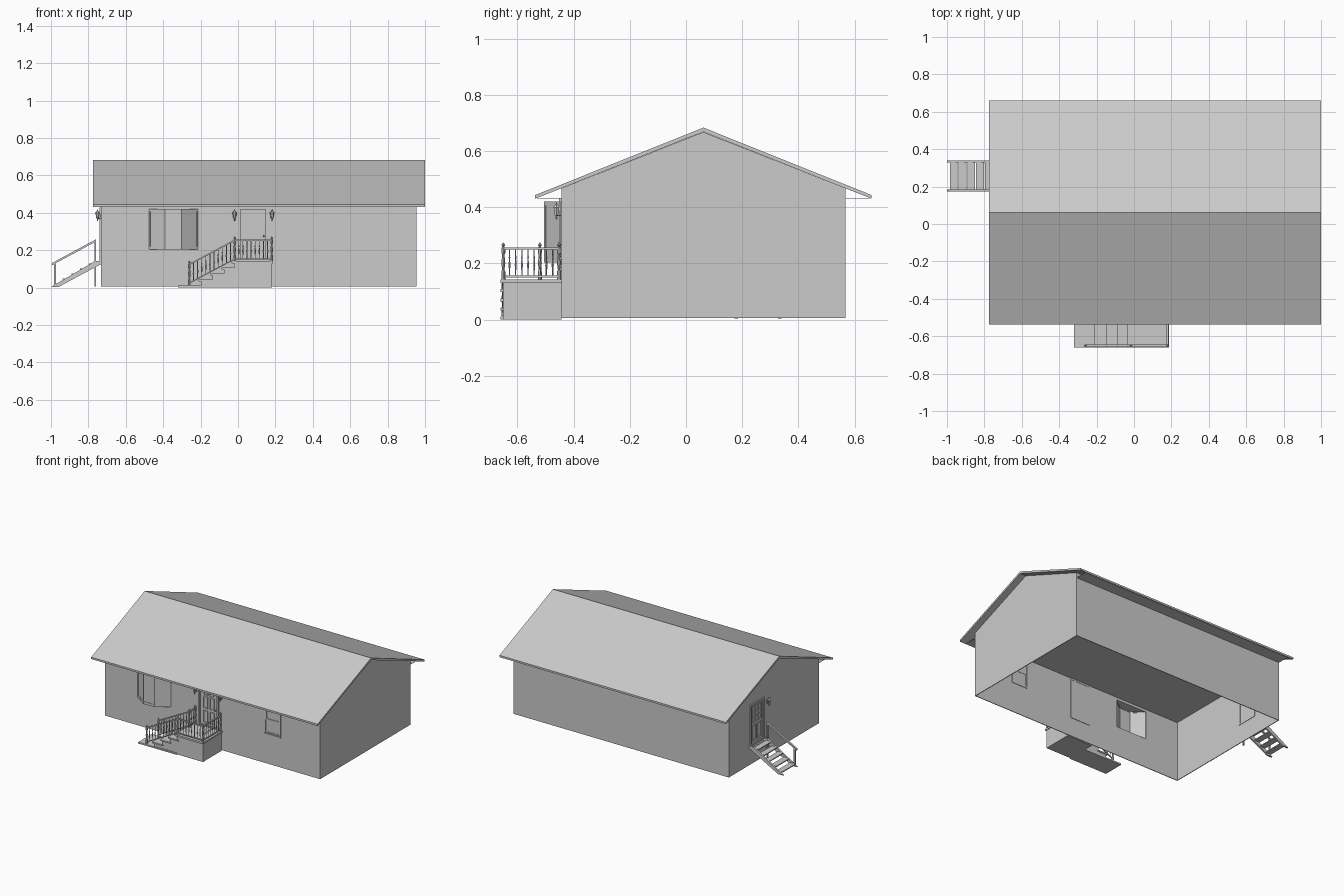
import bpy, bmesh, math
from mathutils import Vector, Matrix

if "Cube" in bpy.data.objects:
    bpy.data.objects.remove(bpy.data.objects["Cube"])

mat = bpy.data.materials.new("light grey")
mat.diffuse_color = (0.6, 0.6, 0.6, 1)
mat.use_nodes = True
mat.node_tree.nodes["Principled BSDF"].inputs["Base Color"].default_value = mat.diffuse_color


class Frame:
    """Local axes on a wall: u along it, n outwards, z up."""
    def __init__(self, o, u, n):
        self.o, self.u, self.n = Vector(o), Vector(u).normalized(), Vector(n).normalized()

    def at(self, u, n, z):
        return self.o + self.u * u + self.n * n + Vector((0, 0, z))


WORLD = Frame((0, 0, 0), (1, 0, 0), (0, 1, 0))
FRONT = Frame((0, -0.443, 0), (1, 0, 0), (0, -1, 0))
LEFT = Frame((-0.733, 0, 0), (0, 1, 0), (-1, 0, 0))


def box(bm, f, u0, u1, n0, n1, z0, z1):
    v = [bm.verts.new(f.at(u, n, z)) for z in (z0, z1) for u, n in
         ((u0, n0), (u1, n0), (u1, n1), (u0, n1))]
    for q in ((3, 2, 1, 0), (4, 5, 6, 7), (0, 1, 5, 4), (1, 2, 6, 5), (2, 3, 7, 6), (3, 0, 4, 7)):
        bm.faces.new([v[i] for i in q])


def prism(bm, pts, d, caps=True):
    """Extrude a closed polygon by vector d."""
    a = [bm.verts.new(p) for p in pts]
    b = [bm.verts.new(Vector(p) + Vector(d)) for p in pts]
    k = len(a)
    for i in range(k):
        bm.faces.new((a[i], a[(i + 1) % k], b[(i + 1) % k], b[i]))
    if caps:
        bm.faces.new(a[::-1])
        bm.faces.new(b)


def bar(bm, p, q, w, h):
    """Rectangular rail from p to q with vertical ends."""
    p, q = Vector(p), Vector(q)
    s = (q - p).cross(Vector((0, 0, 1))).normalized() * (w / 2)
    up = Vector((0, 0, h / 2))
    prism(bm, [p - s - up, p + s - up, p + s + up, p - s + up], q - p)


def lathe(bm, c, prof, n=8):
    """Turned shape around a vertical axis; prof = (radius, height)."""
    rings = [[bm.verts.new((c[0] + r * math.cos(2 * math.pi * i / n),
                            c[1] + r * math.sin(2 * math.pi * i / n), c[2] + z))
              for i in range(n)] for r, z in prof]
    for a, b in zip(rings, rings[1:]):
        for i in range(n):
            bm.faces.new((a[i], a[(i + 1) % n], b[(i + 1) % n], b[i]))
    bm.faces.new(rings[0][::-1])
    bm.faces.new(rings[-1])


def border(bm, f, u0, u1, z0, z1, w, n0, n1):
    box(bm, f, u0, u0 + w, n0, n1, z0, z1)
    box(bm, f, u1 - w, u1, n0, n1, z0, z1)
    box(bm, f, u0 + w, u1 - w, n0, n1, z0, z0 + w)
    box(bm, f, u0 + w, u1 - w, n0, n1, z1 - w, z1)


def finish(name, bm):
    bmesh.ops.recalc_face_normals(bm, faces=bm.faces)
    me = bpy.data.meshes.new(name)
    bm.to_mesh(me)
    bm.free()
    ob = bpy.data.objects.new(name, me)
    me.materials.append(mat)
    bpy.context.collection.objects.link(ob)
    return ob


# walls: thin gabled shell, open underneath
def gable(x0, x1, y0, y1, z0, ze, za):
    bm = bmesh.new()
    prism(bm, [(x0, y0, z0), (x0, y1, z0), (x0, y1, ze), (x0, 0.062, za), (x0, y0, ze)], (x1 - x0, 0, 0))
    return bm


walls = finish("walls", gable(-0.733, 0.954, -0.443, 0.567, 0.005, 0.467, 0.667))
cuts = [finish("cutter", gable(-0.728, 0.949, -0.438, 0.562, -0.1, 0.463, 0.66))]
for f, u0, u1, z0, z1 in ((FRONT, -0.466, -0.224, 0.215, 0.412), (FRONT, 0.526, 0.642, 0.222, 0.415),
                          (FRONT, 0.014, 0.148, 0.145, 0.42), (LEFT, 0.19, 0.32, 0.145, 0.415)):
    bm = bmesh.new()
    box(bm, f, u0, u1, -0.02, 0.02, z0, z1)
    cuts.append(finish("cutter", bm))
bpy.context.view_layer.objects.active = walls
for c in cuts:
    m = walls.modifiers.new("cut", "BOOLEAN")
    m.object, m.operation, m.solver = c, "DIFFERENCE", "EXACT"
    bpy.ops.object.modifier_apply(modifier=m.name)
    bpy.data.objects.remove(c)

# roof slab, flat ceiling and soffit
bm = bmesh.new()
prism(bm, [(-0.775, y, z) for y, z in ((-0.537, 0.43), (-0.537, 0.443), (0.062, 0.683), (0.66, 0.443),
                                       (0.66, 0.43), (0.062, 0.668))], (1.775, 0, 0))
finish("roof", bm)
bm = bmesh.new()
box(bm, WORLD, -0.732, 0.953, -0.53, 0.653, 0.43, 0.433)
finish("ceiling_and_soffit", bm)

# bay window with three glazed sides
bm = bmesh.new()
plan = [(-0.476, -0.443), (-0.389, -0.505), (-0.301, -0.505), (-0.214, -0.443)]
for z0, z1 in ((0.203, 0.215), (0.412, 0.42)):
    prism(bm, [(x, y, z0) for x, y in plan], (0, 0, z1 - z0))
for a, b in zip(plan, plan[1:]):
    a, b = Vector((*a, 0)), Vector((*b, 0))
    d = b - a
    f = Frame(a, d, (d.y, -d.x, 0))
    border(bm, f, 0, d.length, 0.213, 0.414, 0.008, -0.006, 0)
    box(bm, f, 0.008, d.length - 0.008, -0.004, -0.003, 0.22, 0.407)
finish("bay_window", bm)

# double hung front window
bm = bmesh.new()
border(bm, FRONT, 0.521, 0.647, 0.217, 0.42, 0.007, -0.008, 0.003)
border(bm, FRONT, 0.528, 0.64, 0.224, 0.322, 0.007, -0.006, -0.001)
border(bm, FRONT, 0.528, 0.64, 0.316, 0.413, 0.007, -0.004, 0.001)
box(bm, FRONT, 0.53, 0.638, -0.004, -0.003, 0.226, 0.41)
box(bm, FRONT, 0.519, 0.649, 0, 0.007, 0.213, 0.22)
finish("hung_window", bm)

# front door with fanlight and raised panels
bm = bmesh.new()
border(bm, FRONT, 0.002, 0.16, 0.138, 0.43, 0.012, -0.008, 0.008)
box(bm, FRONT, 0.014, 0.148, -0.006, -0.001, 0.145, 0.42)
for x in (0.038, 0.088):
    border(bm, FRONT, x, x + 0.036, 0.265, 0.35, 0.005, -0.001, 0.003)
    border(bm, FRONT, x, x + 0.036, 0.165, 0.25, 0.005, -0.001, 0.003)
arc = [math.pi * i / 10 for i in range(11)]
for a, b in zip(arc, arc[1:]):
    prism(bm, [FRONT.at(0.081 + r * math.cos(t), -0.001, 0.362 + r * math.sin(t))
               for r, t in ((0.036, a), (0.042, a), (0.042, b), (0.036, b))], (0, -0.004, 0))
box(bm, FRONT, 0.039, 0.123, -0.001, 0.003, 0.358, 0.363)
for t in (0.8, 1.57, 2.34):
    c, s = math.cos(t), math.sin(t)
    bar(bm, FRONT.at(0.081, 0.001, 0.362), FRONT.at(0.081 + 0.038 * c, 0.001, 0.362 + 0.038 * s + 0.0001), 0.003, 0.003) if abs(c) > 0.1 \
        else box(bm, FRONT, 0.0795, 0.0825, -0.001, 0.003, 0.362, 0.4)
lathe(bm, FRONT.at(0.138, 0.006, 0.27), [(0.002, 0), (0.005, 0.003), (0.005, 0.007), (0.002, 0.01)])
finish("front_door", bm)

# side door with nine panes
bm = bmesh.new()
border(bm, LEFT, 0.178, 0.332, 0.138, 0.427, 0.012, -0.008, 0.008)
box(bm, LEFT, 0.19, 0.32, -0.006, -0.001, 0.145, 0.415)
for i in range(3):
    for j in range(3):
        u, z = 0.205 + i * 0.0333, 0.29 + j * 0.037
        border(bm, LEFT, u, u + 0.0333, z, z + 0.037, 0.003, -0.001, 0.003)
for u in (0.205, 0.26):
    border(bm, LEFT, u, u + 0.045, 0.165, 0.27, 0.005, -0.001, 0.003)
finish("side_door", bm)

# wall lanterns
for i, (f, u) in enumerate(((FRONT, -0.018), (FRONT, 0.182), (LEFT, 0.14))):
    bm = bmesh.new()
    box(bm, f, u - 0.006, u + 0.006, 0, 0.003, 0.365, 0.395)
    box(bm, f, u - 0.002, u + 0.002, 0, 0.018, 0.368, 0.372)
    lathe(bm, f.at(u, 0.018, 0), [(0.002, 0.356), (0.004, 0.362), (0.003, 0.368), (0.007, 0.372), (0.011, 0.398),
                                  (0.014, 0.399), (0.006, 0.408), (0.003, 0.41), (0.001, 0.417)], 6)
    finish("lantern_%d" % (i + 1), bm)

# porch platform and steps, each with an overhanging slab
bm = bmesh.new()
box(bm, WORLD, -0.02, 0.182, -0.652, -0.443, 0, 0.132)
box(bm, WORLD, -0.035, 0.188, -0.66, -0.443, 0.13, 0.142)
finish("porch_platform", bm)
bm = bmesh.new()
box(bm, WORLD, -0.32, -0.02, -0.66, -0.51, 0, 0.01)
for x, z in ((-0.21, 0.042), (-0.147, 0.075), (-0.088, 0.108)):
    box(bm, WORLD, x + 0.012, -0.02, -0.652, -0.515, 0.005, z - 0.008)
    box(bm, WORLD, x, x + 0.08, -0.66, -0.51, z - 0.01, z)
finish("porch_steps", bm)

# porch railing: turned posts and balusters between rails
POST = [(0.007, 0), (0.007, 0.03), (0.004, 0.036), (0.007, 0.06), (0.004, 0.09), (0.007, 0.096),
        (0.007, 0.114), (0.003, 0.118), (0.007, 0.124), (0.001, 0.133)]
BAL = [(0.002, 0), (0.002, 0.2), (0.0042, 0.4), (0.002, 0.62), (0.0035, 0.68), (0.002, 0.74), (0.002, 1)]
bm = bmesh.new()


def rail(p, q, n):
    p, q = Vector(p), Vector(q)
    lo, hi = Vector((0, 0, 0.012)), Vector((0, 0, 0.112))
    bar(bm, p + lo, q + lo, 0.007, 0.006)
    bar(bm, p + hi, q + hi, 0.01, 0.008)
    for i in range(1, n):
        lathe(bm, p.lerp(q, i / n) + lo, [(r, z * 0.1) for r, z in BAL], 6)


Z = 0.141
fl, fm, fr = (-0.26, -0.65, 0.012), (-0.018, -0.65, Z), (0.18, -0.65, Z)
bl, bk = (-0.26, -0.52, 0.012), (-0.018, -0.52, Z)
wl, wr = (-0.018, -0.452, Z), (0.18, -0.452, Z)
for p in (fl, fm, fr, bl, bk, wl, wr):
    lathe(bm, p, POST)
rail(fl, fm, 11)
rail(fm, fr, 9)
rail(fr, wr, 9)
rail(bl, bk, 11)
rail(bk, wl, 3)
finish("porch_railing", bm)

# side stairs: stringers, open treads and one handrail
bm = bmesh.new()
for y in (0.173, 0.328):
    prism(bm, [(x, y, z) for x, z in ((-1.0, 0.003), (-0.96, 0.003), (-0.733, 0.125), (-0.733, 0.142), (-0.765, 0.142))],
          (0, 0.012, 0))
for i in range(5):
    x, z = -0.985 + i * 0.047, 0.022 + i * 0.027
    box(bm, WORLD, x, x + 0.042, 0.185, 0.328, z - 0.007, z)
finish("side_stairs", bm)
bm = bmesh.new()
for x, z in ((-0.978, 0.13), (-0.763, 0.25)):
    box(bm, WORLD, x - 0.005, x + 0.005, 0.174, 0.184, 0.005, z)
bar(bm, (-0.995, 0.179, 0.125), (-0.758, 0.179, 0.253), 0.012, 0.012)
finish("side_handrail", bm)
